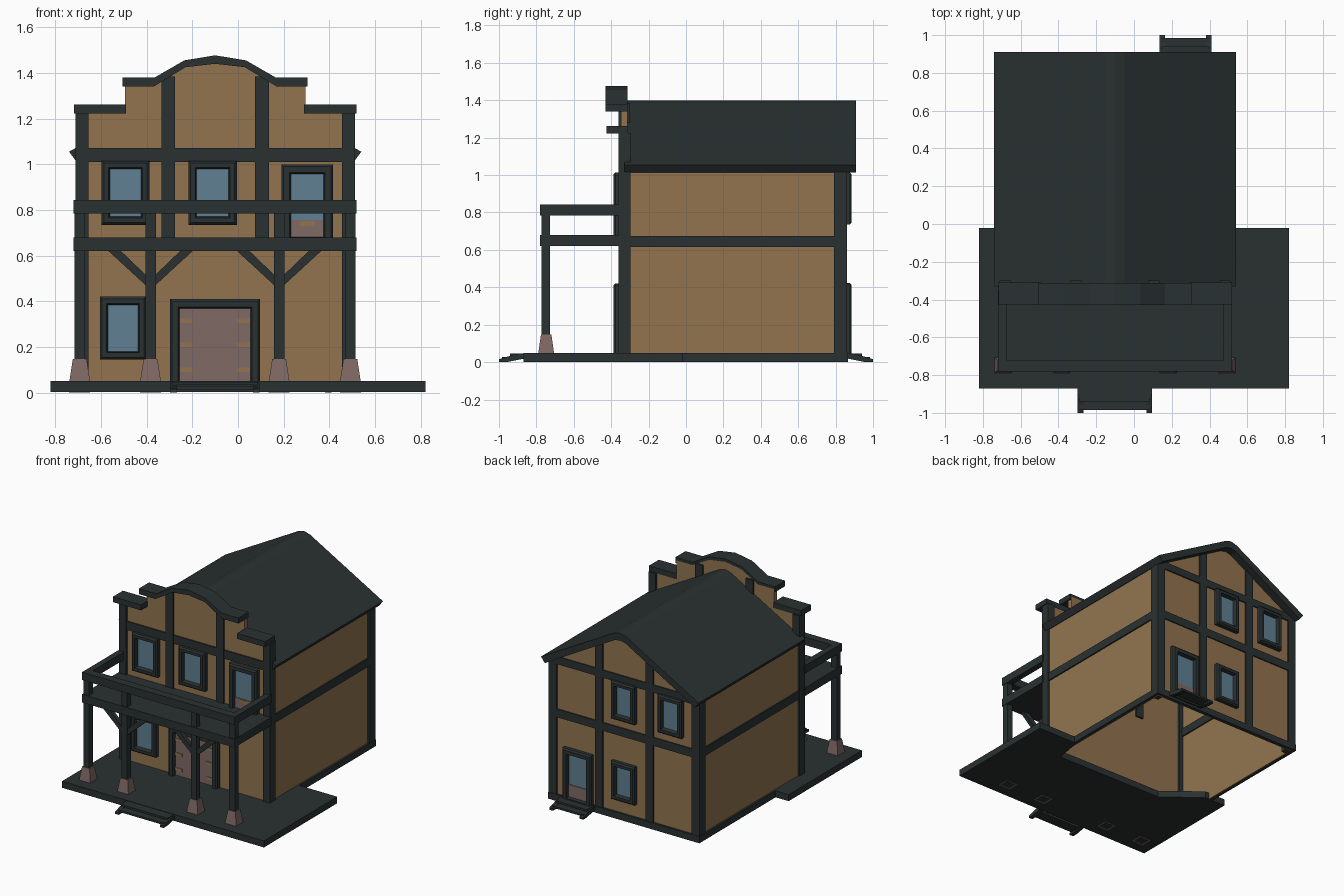
import bpy, bmesh, math
from mathutils import Vector

if "Cube" in bpy.data.objects:
    bpy.data.objects.remove(bpy.data.objects["Cube"])

CX = -0.10  # centre line of the house


def material(name, rgb):
    m = bpy.data.materials.new(name)
    m.diffuse_color = (*rgb, 1)
    m.use_nodes = True
    m.node_tree.nodes["Principled BSDF"].inputs["Base Color"].default_value = m.diffuse_color
    return m


DARK = material("dark_timber", (0.023, 0.031, 0.031))
TAN = material("tan_plaster", (0.290, 0.175, 0.078))
GLASS = material("blue_glass", (0.115, 0.215, 0.290))
PINK = material("dusky_brown", (0.215, 0.142, 0.130))


def finish(name, bm, *mats):
    bmesh.ops.recalc_face_normals(bm, faces=bm.faces)
    me = bpy.data.meshes.new(name)
    bm.to_mesh(me)
    bm.free()
    for m in mats:
        me.materials.append(m)
    ob = bpy.data.objects.new(name, me)
    bpy.context.collection.objects.link(ob)
    return ob


def box(name, x0, x1, y0, y1, z0, z1, mat=DARK, taper=1.0):
    bm = bmesh.new()
    bmesh.ops.create_cube(bm, size=1)
    for v in bm.verts:
        k = taper if v.co.z > 0 else 1
        v.co = ((x0 + x1) / 2 + v.co.x * (x1 - x0) * k,
                (y0 + y1) / 2 + v.co.y * (y1 - y0) * k,
                z0 if v.co.z < 0 else z1)
    return finish(name, bm, mat)


def prism(name, pts, axis, a, b, mat=DARK):
    """Extrude a 2D outline along an axis from a to b."""
    put = {"x": lambda p, t: (t, p[0], p[1]),
           "y": lambda p, t: (p[0], t, p[1]),
           "z": lambda p, t: (p[0], p[1], t)}[axis]
    bm = bmesh.new()
    f = bm.faces.new([bm.verts.new(put(p, a)) for p in pts])
    ext = bmesh.ops.extrude_face_region(bm, geom=[f])["geom"]
    d = Vector(put((0, 0), b - a))
    bmesh.ops.translate(bm, vec=d, verts=[v for v in ext if isinstance(v, bmesh.types.BMVert)])
    return finish(name, bm, mat)


def mirrored(half):
    """Half outline (offset from centre line, z), right to middle, completed."""
    return [(CX + x, z) for x, z in half] + [(CX - x, z) for x, z in reversed(half) if x > 0]


def opening(name, x0, x1, z0, z1, wall, out, pane=GLASS, w=0.036):
    """Chamfered frame with a recessed pane; out is the facing direction."""
    bm = bmesh.new()
    rings = []
    for i, d in ((0, -0.01), (0, 0.026), (0.01, 0.036), (w - 0.006, 0.036), (w, 0.008)):
        y = wall + out * d
        rings.append([bm.verts.new(c) for c in ((x0 + i, y, z0 + i), (x1 - i, y, z0 + i),
                                                (x1 - i, y, z1 - i), (x0 + i, y, z1 - i))])
    for r, s in zip(rings, rings[1:]):
        for k in range(4):
            bm.faces.new((r[k], r[(k + 1) % 4], s[(k + 1) % 4], s[k]))
    bm.faces.new(rings[-1]).material_index = 1
    return finish(name, bm, DARK, pane)


# porch slab, notched under the hollow house
prism("porch_slab", [(-0.82, -0.87), (0.82, -0.87), (0.82, -0.02), (0.495, -0.02), (0.46, -0.23),
                     (-0.40, -0.22), (-0.65, -0.02), (-0.82, -0.02)], "z", 0.002, 0.05)

# false front with stepped, arched top
half = [(0.60, 0.04), (0.60, 1.24), (0.395, 1.24), (0.395, 1.36), (0.265, 1.36), (0.13, 1.435), (0, 1.455)]
prism("front_wall", mirrored(half), "y", -0.348, -0.312, TAN)

# back gable wall
prism("back_wall", mirrored([(0.60, 0.004), (0.60, 1.03), (0.05, 1.345), (0, 1.355)]), "y", 0.835, 0.85, TAN)

# roof with small flattened ridge
top = mirrored([(0.64, 1.055), (0.05, 1.385), (0, 1.40)])
under = mirrored([(0.61, 1.015), (0.045, 1.335), (0, 1.345)])
prism("roof", top + under[::-1], "y", -0.33, 0.91)

# side walls, corner posts, belts and sills
for s, n in ((-1, "left"), (1, "right")):
    def span(a, b):
        return sorted((CX + s * a, CX + s * b))
    box(n + "_wall", *span(0.585, 0.60), -0.33, 0.84, 0.004, 1.04, TAN)
    box(n + "_front_post", *span(0.555, 0.612), -0.362, -0.298, 0.04, 1.225)
    box(n + "_back_post", *span(0.55, 0.612), 0.79, 0.862, 0.004, 1.045)
    box(n + "_belt", *span(0.575, 0.61), -0.36, 0.86, 0.615, 0.675)
    box(n + "_sill", *span(0.594, 0.614), -0.03, 0.865, 0.002, 0.05)
    box(n + "_front_stud", *span(0.175, 0.235), -0.36, -0.30, 0.63, 1.385)
    box(n + "_back_stud", *span(0.175, 0.235), 0.815, 0.86, 0.03, 1.265)
    box(n + "_parapet_cap", *span(0.39, 0.618), -0.425, -0.31, 1.222, 1.262)
box("front_belt", CX - 0.61, CX + 0.61, -0.358, -0.302, 1.01, 1.072)
box("back_low_belt", CX - 0.61, CX + 0.61, 0.82, 0.859, 0.615, 0.675)
box("back_high_belt", CX - 0.59, CX + 0.59, 0.82, 0.859, 1.005, 1.06)
box("back_sill", CX - 0.61, CX + 0.61, 0.844, 0.865, 0.002, 0.05)

# arched cap
prism("arched_cap", mirrored([(0.405, 1.38), (0.265, 1.38), (0.135, 1.455), (0, 1.477)])
      + mirrored([(0.405, 1.34), (0.27, 1.34), (0.13, 1.425), (0, 1.44)])[::-1], "y", -0.43, -0.312)

# balcony floor and rails
box("balcony_floor", -0.72, 0.518, -0.78, -0.35, 0.62, 0.68)
box("front_rail", -0.72, 0.518, -0.78, -0.72, 0.785, 0.843)
box("left_rail", -0.72, -0.675, -0.73, -0.35, 0.785, 0.843)
box("right_rail", 0.473, 0.518, -0.73, -0.35, 0.785, 0.843)

# porch posts, footings and braces
for i, x in enumerate((-0.693, -0.383, 0.18, 0.492)):
    box(f"porch_post_{i}", x - 0.023, x + 0.023, -0.772, -0.728, 0.13, 0.80)
    box(f"footing_{i}", x - 0.046, x + 0.046, -0.79, -0.705, 0.045, 0.147, PINK, 0.66)
    # footing outline seen under the slab
    box(f"footing_base_{i}", x - 0.046, x + 0.046, -0.79, -0.705, 0.001, 0.01, PINK)
    box(f"footing_core_{i}", x - 0.035, x + 0.035, -0.78, -0.715, 0.0, 0.009)
    if i in (1, 2):
        for s in (-1, 1):
            prism(f"brace_{i}_{s}", [(x + s * 0.01, 0.46), (x + s * 0.01, 0.505),
                                     (x + s * 0.14, 0.63), (x + s * 0.195, 0.63)], "y", -0.765, -0.735)

# front openings
F = -0.352
opening("front_low_window", -0.605, -0.402, 0.145, 0.42, F, -1)
opening("front_high_window_left", -0.597, -0.388, 0.735, 1.015, F, -1)
opening("front_high_window_mid", -0.217, -0.005, 0.735, 1.015, F, -1)
opening("balcony_door", 0.19, 0.417, 0.64, 1.0, F, -1, w=0.042)
box("balcony_door_panel", 0.232, 0.375, F - 0.014, F - 0.006, 0.68, 0.755, PINK)
box("balcony_door_plate", 0.272, 0.335, F - 0.016, F - 0.008, 0.73, 0.75, TAN)
opening("front_door", -0.298, 0.097, 0.01, 0.41, F, -1, PINK, 0.042)
for i, z in enumerate((0.10, 0.21, 0.315)):
    for n, a, b in (("left", -0.256, -0.20), ("right", -0.005, 0.053)):
        box(f"door_hinge_{n}_{i}", a, b, F - 0.012, F - 0.006, z - 0.01, z + 0.01, TAN)

# back openings
B = 0.85
for n, x, z in (("low", -0.10, 0.145), ("high_mid", -0.10, 0.735), ("high_side", -0.48, 0.735)):
    opening(f"back_{n}_window", x - 0.097, x + 0.097, z, z + 0.278, B, 1)
opening("back_door", 0.155, 0.39, 0.02, 0.415, B, 1, w=0.042)
box("back_door_panel", 0.196, 0.349, B + 0.006, B + 0.014, 0.05, 0.15, PINK)

# steps: two treads between sloping stringers
for n, x0, x1, s in (("front", -0.298, 0.095, -1), ("back", 0.135, 0.41, 1)):
    for a in (x0, x1 - 0.03):
        prism(n + "_stringer", [(s * 0.86, 0.02), (s * 0.86, 0.045), (s * 0.90, 0.045),
                                (s * 1.0, 0.016), (s * 1.0, 0.0), (s * 0.96, 0.0)], "x", a, a + 0.03)
    for k, (a, b, z) in enumerate(((0.865, 0.94, 0.033), (0.905, 0.985, 0.014))):
        box(f"{n}_tread_{k}", x0 + 0.01, x1 - 0.01, *sorted((s * a, s * b)), z, z + 0.014)
